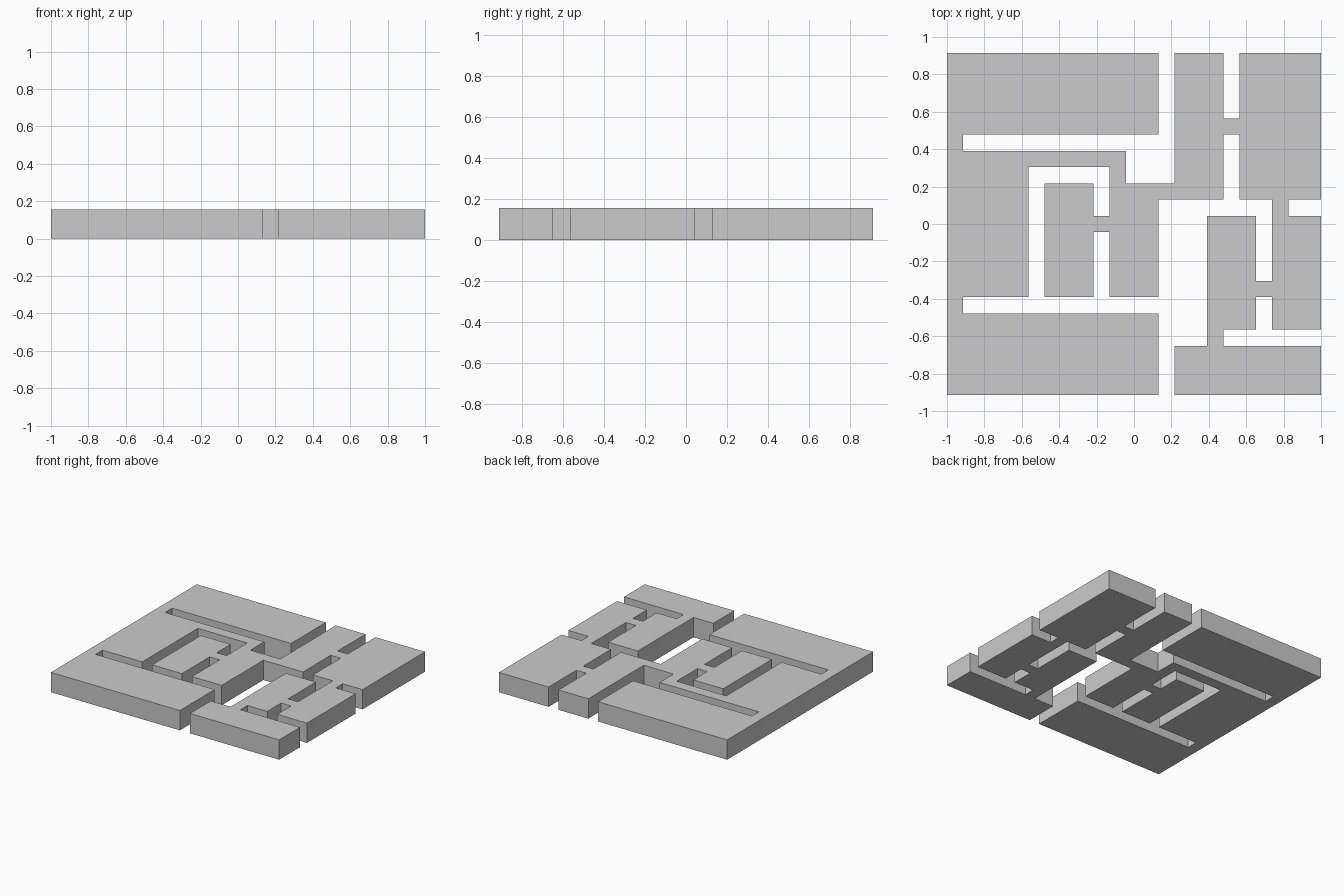
import bpy, bmesh

if "Cube" in bpy.data.objects:
    bpy.data.objects.remove(bpy.data.objects["Cube"])

CELL = 2 / 23          # plan is laid out on a 23 x 21 cell grid
WIDTH, DEPTH = 23, 21
THICK = 0.157

# Right-angled outline from the front left corner: each pair is
# "move along x to this cell, then along y to this cell".
STEPS = [
    # front left block and its slot
    (13, 5), (1, 6),
    # inner channel around the left island
    (5, 14), (10, 11), (9, 13), (6, 6), (9, 10), (10, 6), (13, 12),
    # slit in the back right block
    (17, 16), (18, 12),
    # right island, front right block and the right side
    (20, 7), (19, 11), (16, 3), (14, 0), (23, 3), (17, 4),
    (19, 6), (20, 4), (23, 11), (21, 12), (23, 21),
    # back slits, long back slot and back left block
    (18, 17), (17, 21), (14, 13), (11, 15), (1, 16), (13, 21), (0, 0),
]


def outline(steps):
    x = y = 0
    points = []
    for nx, ny in steps:
        points += [(nx, y), (nx, ny)]
        x, y = nx, ny
    return points


# slotted plate: one outline face pulled up to full thickness
bm = bmesh.new()
verts = [bm.verts.new(((x - WIDTH / 2) * CELL, (y - DEPTH / 2) * CELL, 0))
         for x, y in outline(STEPS)]
base = bm.faces.new(verts)
top = bmesh.ops.extrude_face_region(bm, geom=[base], use_keep_orig=True)
bmesh.ops.translate(bm, vec=(0, 0, THICK),
                    verts=[g for g in top["geom"] if isinstance(g, bmesh.types.BMVert)])
bmesh.ops.recalc_face_normals(bm, faces=bm.faces)

mesh = bpy.data.meshes.new("slotted_plate")
bm.to_mesh(mesh)
bm.free()
bpy.context.collection.objects.link(bpy.data.objects.new("slotted_plate", mesh))
